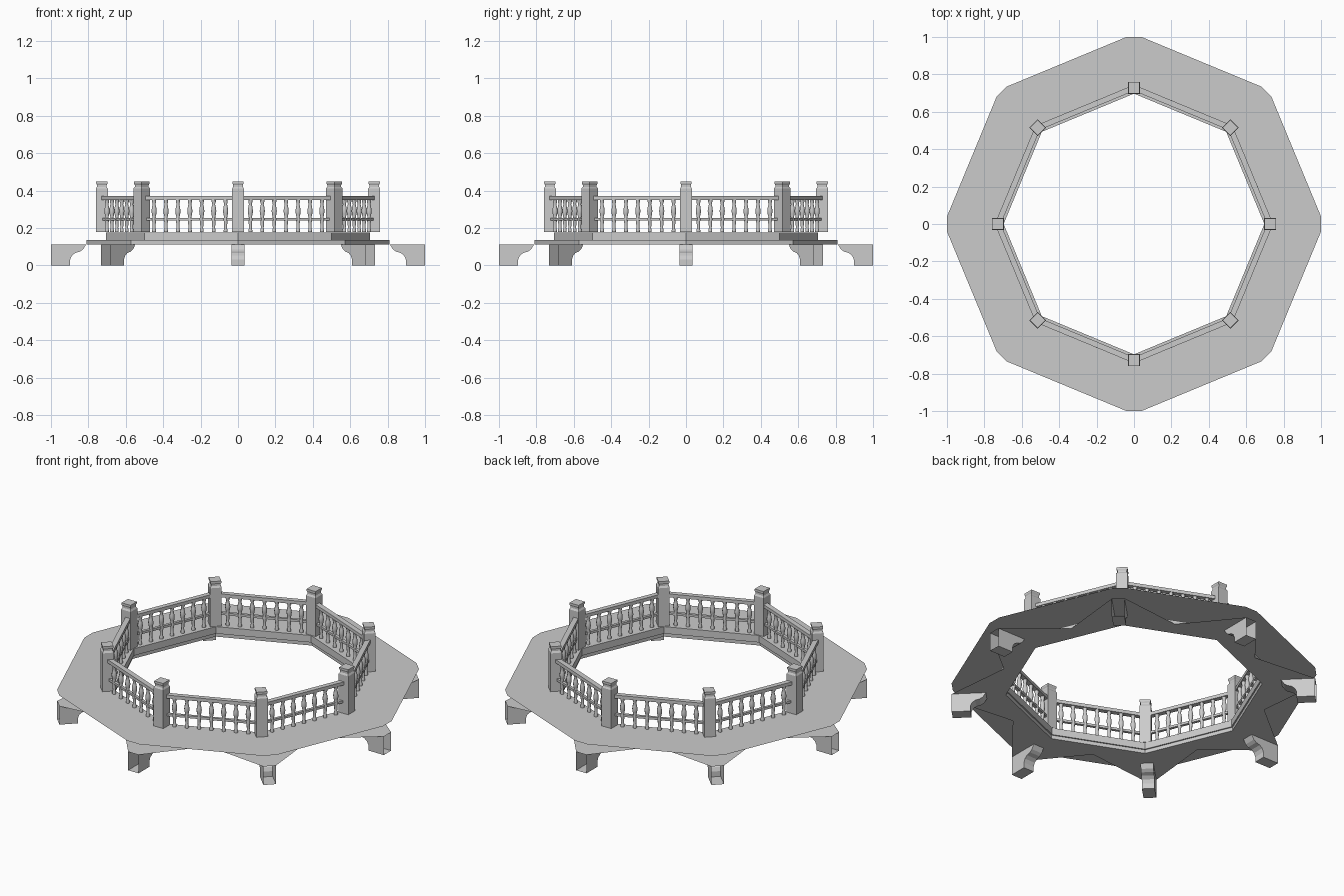
import bpy, bmesh
from math import pi, cos, sin
from mathutils import Matrix, Vector

if "Cube" in bpy.data.objects:
    bpy.data.objects.remove(bpy.data.objects["Cube"])

DECK_Z = 0.177
LOW_Z = 0.112
POST_R = 0.728


def finish(name, bm, recalc=True, smooth=False):
    if recalc:
        bmesh.ops.recalc_face_normals(bm, faces=bm.faces)
    me = bpy.data.meshes.new(name)
    bm.to_mesh(me)
    bm.free()
    ob = bpy.data.objects.new(name, me)
    bpy.context.collection.objects.link(ob)
    if smooth:
        for p in me.polygons:
            p.use_smooth = len(p.vertices) == 4
    return ob


def lathe(bm, profile, sides, mat=Matrix(), phase=0.0, closed=False):
    """Revolve (radius, z) points; closed profiles give rings, open ones get caps."""
    rows = [[bm.verts.new(mat @ Vector((r * cos(phase + 2 * pi * i / sides),
                                        r * sin(phase + 2 * pi * i / sides), z)))
             for i in range(sides)] for r, z in profile]
    pairs = list(zip(rows, rows[1:])) + ([(rows[-1], rows[0])] if closed else [])
    for a, b in pairs:
        for i in range(sides):
            j = (i + 1) % sides
            bm.faces.new((a[i], a[j], b[j], b[i]))
    if not closed:
        bm.faces.new(rows[0][::-1])
        bm.faces.new(rows[-1])


def box_ring(name, r0, r1, z0, z1):
    bm = bmesh.new()
    lathe(bm, [(r0, z0), (r1, z0), (r1, z1), (r0, z1)], 8, closed=True)
    return finish(name, bm)


def spin(k):
    return Matrix.Rotation(k * pi / 4, 4, 'Z')


# Thin deck sheet: octagon with clipped corners and an octagonal opening
bm = bmesh.new()
inner, left, right = [], [], []
for k in range(8):
    m = spin(k)
    inner.append(bm.verts.new(m @ Vector((0.70, 0, DECK_Z))))
    right.append(bm.verts.new(m @ Vector((1.0, -0.04, DECK_Z))))
    left.append(bm.verts.new(m @ Vector((1.0, 0.04, DECK_Z))))
for k in range(8):
    n = (k + 1) % 8
    bm.faces.new((inner[k], right[k], left[k]))
    bm.faces.new((inner[k], left[k], right[n], inner[n]))
finish("deck", bm, recalc=False)

# Flat gussets spreading from each foot to the lower ledge
bm = bmesh.new()
mid = 0.81 * cos(pi / 8)
for k in range(8):
    pts = [(0.81, 0), (mid * cos(pi / 8), -mid * sin(pi / 8)), (1.0, -0.035),
           (1.0, 0.035), (mid * cos(pi / 8), mid * sin(pi / 8))]
    v = [bm.verts.new(spin(k) @ Vector((x, y, LOW_Z))) for x, y in pts]
    for a, b in ((1, 2), (2, 3), (3, 4)):
        bm.faces.new((v[0], v[a], v[b]))
finish("foot_gussets", bm, recalc=False)

# Fascia and lower ledge under the deck
box_ring("fascia", 0.697, 0.707, 0.134, DECK_Z - 0.001)
box_ring("lower_ledge", 0.705, 0.81, LOW_Z, 0.135)

# Rails
box_ring("top_rail", POST_R - 0.016, POST_R + 0.016, 0.35, 0.37)
box_ring("middle_rail", POST_R - 0.009, POST_R + 0.009, 0.24, 0.254)

# Corner posts with shaped caps (half width, z)
POST = [(0.032, 0.178), (0.032, 0.41), (0.026, 0.42), (0.026, 0.43),
        (0.030, 0.438), (0.030, 0.449)]
bm = bmesh.new()
for k in range(8):
    lathe(bm, [(w * 2 ** 0.5, z) for w, z in POST], 4,
          spin(k) @ Matrix.Translation((POST_R, 0, 0)), pi / 4)
finish("corner_posts", bm)

# Turned balusters, evenly spaced along each side
BALUSTER = [(0.011, 0.178), (0.011, 0.19), (0.008, 0.20), (0.010, 0.23), (0.012, 0.247),
            (0.009, 0.258), (0.013, 0.275), (0.015, 0.292), (0.012, 0.312),
            (0.008, 0.328), (0.012, 0.34), (0.012, 0.352)]
COUNT, STEP = 7, 0.069
bm = bmesh.new()
for k in range(8):
    a = spin(k) @ Vector((POST_R, 0, 0))
    b = spin(k + 1) @ Vector((POST_R, 0, 0))
    along = (b - a).normalized()
    for i in range(COUNT):
        p = (a + b) / 2 + along * STEP * (i - (COUNT - 1) / 2)
        lathe(bm, BALUSTER, 8, Matrix.Translation(p), pi / 8 * (2 * k + 1))
finish("balusters", bm, smooth=True)

# Bracket feet: hollow, open at the outer end, with an arched inner side
ARCH = [(1.0, 0.0), (0.897, 0.0), (0.897, 0.032), (0.888, 0.053), (0.87, 0.067),
        (0.845, 0.074), (0.828, 0.086), (0.812, LOW_Z)]
HALF = 0.035
bm = bmesh.new()
for k in range(8):
    m = spin(k)
    sides = [[bm.verts.new(m @ Vector((r, s * HALF, z))) for r, z in ARCH + [(1.0, LOW_Z)]]
             for s in (-1, 1)]
    bm.faces.new(sides[0][::-1])
    bm.faces.new(sides[1])
    for i in range(len(ARCH) - 1):
        bm.faces.new((sides[0][i], sides[0][i + 1], sides[1][i + 1], sides[1][i]))
finish("bracket_feet", bm)
